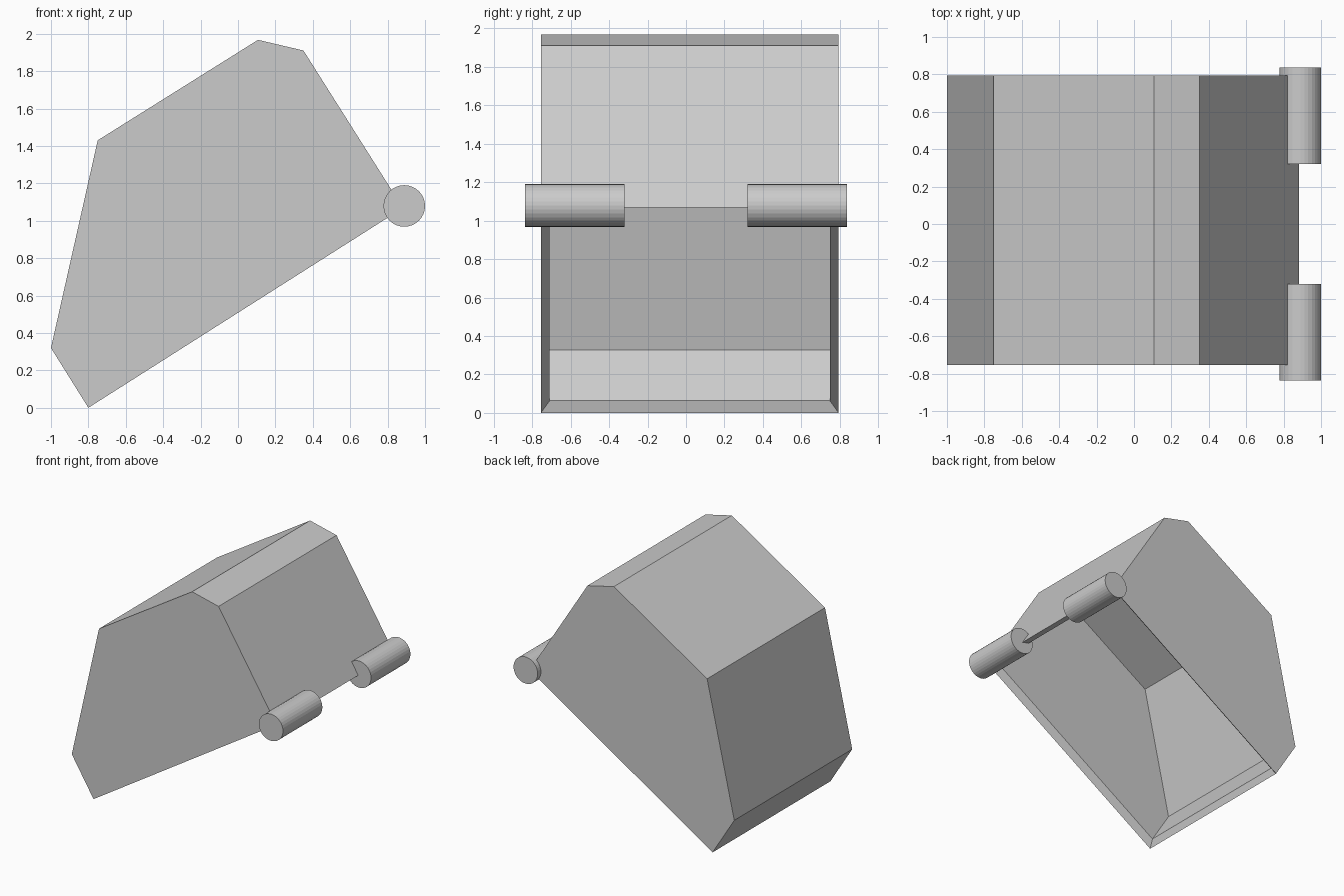
import bpy, bmesh, math
from mathutils import Vector

if "Cube" in bpy.data.objects:
    bpy.data.objects.remove(bpy.data.objects["Cube"])

T = 0.046                      # wall thickness
Y0, Y1 = -0.755, 0.794         # bucket width
# side profile (x, z); the edge from the last point to the first is the open mouth
PROFILE = [Vector(p) for p in [(-0.80, 0), (-1.0, 0.32), (-0.75, 1.43),
                               (0.107, 1.967), (0.35, 1.91), (0.882, 1.068)]]


def inset(points, t):
    """Offset a clockwise profile inwards by t."""
    out = []
    n = len(points)
    for i, p in enumerate(points):
        d1 = (p - points[i - 1]).normalized()
        d2 = (points[(i + 1) % n] - p).normalized()
        n1, n2 = Vector((d1.y, -d1.x)), Vector((d2.y, -d2.x))
        out.append(p + (n1 + n2) * t / (1 + n1.dot(n2)))
    return out


def build_bucket():
    bm = bmesh.new()

    def ring(points, y):
        return [bm.verts.new((p.x, y, p.y)) for p in points]

    inner = inset(PROFILE, T)
    oa, ob = ring(PROFILE, Y0), ring(PROFILE, Y1)
    ia, ib = ring(inner, Y0 + T), ring(inner, Y1 - T)
    # outer and inner skins with side walls
    for a, b in ((oa, ob), (ia, ib)):
        for i in range(len(a) - 1):
            bm.faces.new((a[i], a[i + 1], b[i + 1], b[i]))
        bm.faces.new(a)
        bm.faces.new(b)
    # chamfered rim around the mouth
    mouth = [(oa[0], ia[0]), (ob[0], ib[0]), (ob[-1], ib[-1]), (oa[-1], ia[-1])]
    for k, (o, i) in enumerate(mouth):
        o2, i2 = mouth[(k + 1) % 4]
        bm.faces.new((o, o2, i2, i))
    bmesh.ops.recalc_face_normals(bm, faces=bm.faces)
    me = bpy.data.meshes.new("bucket_shell")
    bm.to_mesh(me)
    bm.free()
    ob = bpy.data.objects.new("bucket_shell", me)
    bpy.context.collection.objects.link(ob)


build_bucket()

# hinge barrels at both ends of the upper lip
for side, name in ((-1, "hinge_barrel_front"), (1, "hinge_barrel_back")):
    bpy.ops.mesh.primitive_cylinder_add(vertices=32, radius=0.111, depth=0.517,
                                        location=(0.889, side * 0.5785, 1.079),
                                        rotation=(math.pi / 2, 0, 0))
    bpy.context.object.name = name
